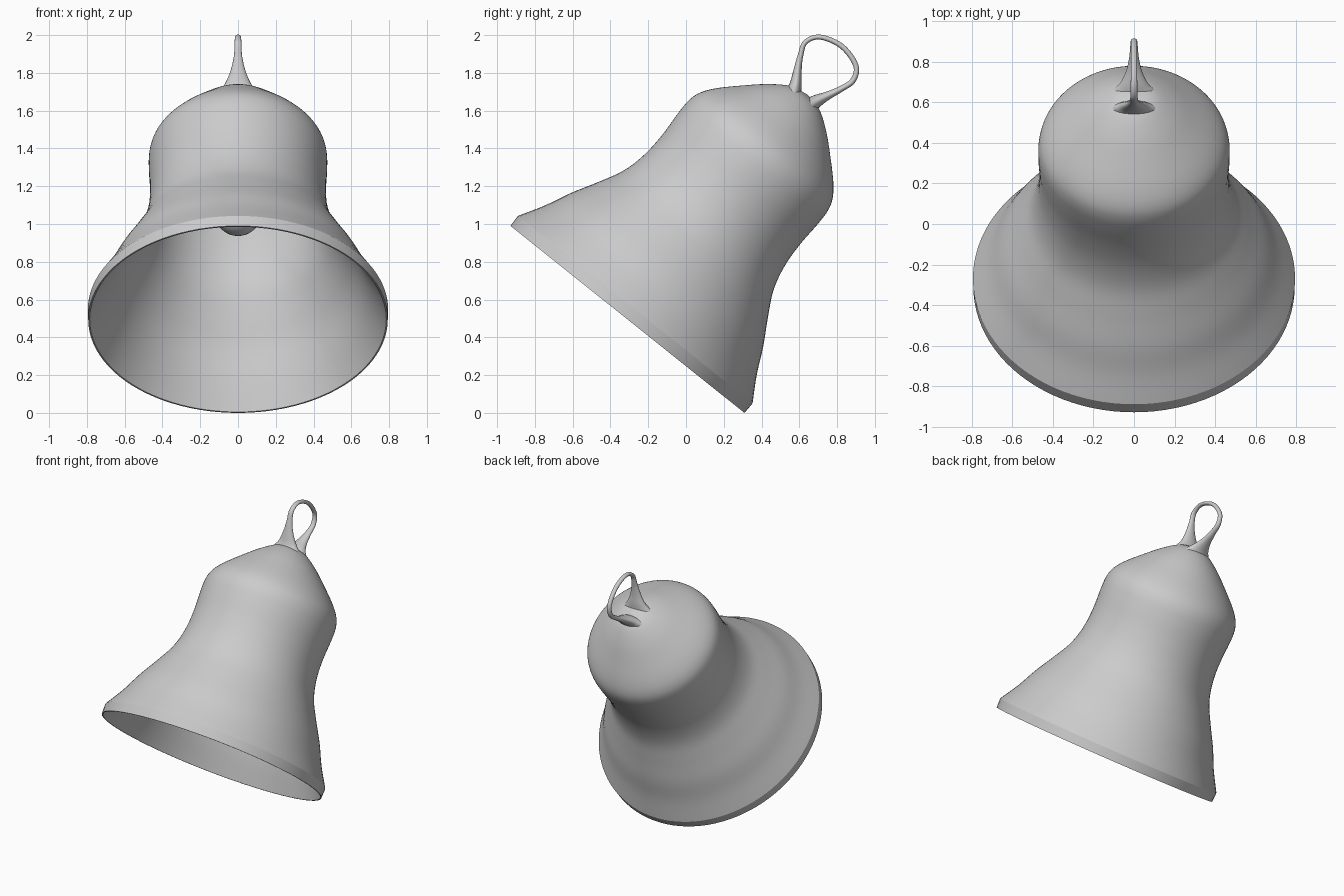
import bpy, bmesh, math
from mathutils import Vector, Matrix

if "Cube" in bpy.data.objects:
    bpy.data.objects.remove(bpy.data.objects["Cube"])

# Everything is built upright (rim centre at origin), then tilted into place
TILT = Matrix.Translation((0, -0.31, 0.495)) @ Matrix.Rotation(math.radians(-38.63), 4, 'X')


def smooth_path(pts, steps=5):
    """Catmull-Rom through points of any dimension."""
    p = [Vector(q) for q in pts]
    p = [2 * p[0] - p[1]] + p + [2 * p[-1] - p[-2]]
    out = []
    for a, b, c, d in zip(p, p[1:], p[2:], p[3:]):
        for i in range(steps):
            t = i / steps
            out.append(0.5 * (2 * b + (c - a) * t + (2 * a - 5 * b + 4 * c - d) * t * t
                              + (3 * b - 3 * c + d - a) * t ** 3))
    return out + [p[-2]]


def finish(name, bm, angle=30):
    bmesh.ops.remove_doubles(bm, verts=bm.verts, dist=1e-5)
    bmesh.ops.recalc_face_normals(bm, faces=bm.faces)
    me = bpy.data.meshes.new(name)
    bm.transform(TILT)
    bm.to_mesh(me)
    bm.free()
    ob = bpy.data.objects.new(name, me)
    bpy.context.collection.objects.link(ob)
    bpy.ops.object.select_all(action='DESELECT')
    ob.select_set(True)
    bpy.context.view_layer.objects.active = ob
    bpy.ops.object.shade_smooth_by_angle(angle=math.radians(angle))
    return ob


def skin(bm, rings, closed=False):
    """Bridge equal-length vertex rings with quads."""
    n = len(rings[0])
    pairs = list(zip(rings, rings[1:])) + ([(rings[-1], rings[0])] if closed else [])
    for a, b in pairs:
        for i in range(n):
            j = (i + 1) % n
            bm.faces.new((a[i], a[j], b[j], b[i]))


def lathe(name, profile, n=96):
    bm = bmesh.new()
    rings = [[bm.verts.new((r * math.cos(2 * math.pi * i / n), r * math.sin(2 * math.pi * i / n), z))
              for i in range(n)] for r, z in profile]
    skin(bm, rings)
    return finish(name, bm)


# Bell shell: inner wall up to the crown is the outer wall moved inwards
wall = [(0.795, 0.066), (0.717, 0.2), (0.652, 0.335), (0.573, 0.475), (0.507, 0.605),
        (0.474, 0.74), (0.466, 0.88), (0.472, 1.02), (0.47, 1.11), (0.449, 1.178),
        (0.396, 1.25), (0.3, 1.345), (0.2, 1.435), (0.1, 1.502), (0, 1.525)]
inner = [(0.785, 0.0), (0.7, 0.16)] + [(r - 0.025, z - 0.015) for r, z in wall[2:-2]] \
    + [(0.085, 1.478), (0, 1.498)]
profile = list(reversed(smooth_path(wall))) + [Vector((0.793, 0.0))] + smooth_path(inner)
lathe("bell_shell", [(max(p[0], 0), p[1]) for p in profile])

# Clapper: rod and ball hanging inside
ball = [(0.125 * math.sin(math.pi * i / 20), 0.725 - 0.125 * math.cos(math.pi * i / 20))
        for i in range(19)]
lathe("clapper", [(0, 0.6)] + ball[1:] + [(0.022, 0.86), (0.022, 1.5)], 32)

# Hanging loop: (offset, height, half thickness, half width), flared at both feet
loop = [(-0.062, 1.485, 0.042, 0.11), (-0.082, 1.53, 0.032, 0.07), (-0.118, 1.59, 0.022, 0.04),
        (-0.155, 1.66, 0.015, 0.022), (-0.18, 1.735, 0.013, 0.018), (-0.135, 1.805, 0.013, 0.016),
        (-0.015, 1.838, 0.014, 0.016), (0.105, 1.805, 0.014, 0.016), (0.143, 1.735, 0.015, 0.018),
        (0.122, 1.66, 0.016, 0.024), (0.09, 1.59, 0.022, 0.04), (0.062, 1.53, 0.034, 0.07),
        (0.048, 1.485, 0.044, 0.11)]
path = smooth_path(loop, 6)
bm = bmesh.new()
rings = []
for k, p in enumerate(path):
    a, b = path[max(k - 1, 0)], path[min(k + 1, len(path) - 1)]
    tan = Vector((0, b[0] - a[0], b[1] - a[1])).normalized()
    nor = Vector((0, -tan.z, tan.y))
    rings.append([bm.verts.new(Vector((0, p[0], p[1]))
                               + nor * p[2] * math.cos(2 * math.pi * i / 20)
                               + Vector((p[3] * math.sin(2 * math.pi * i / 20), 0, 0)))
                  for i in range(20)])
skin(bm, rings)
bm.faces.new(rings[0])
bm.faces.new(rings[-1])
finish("hanging_loop", bm, 40)
